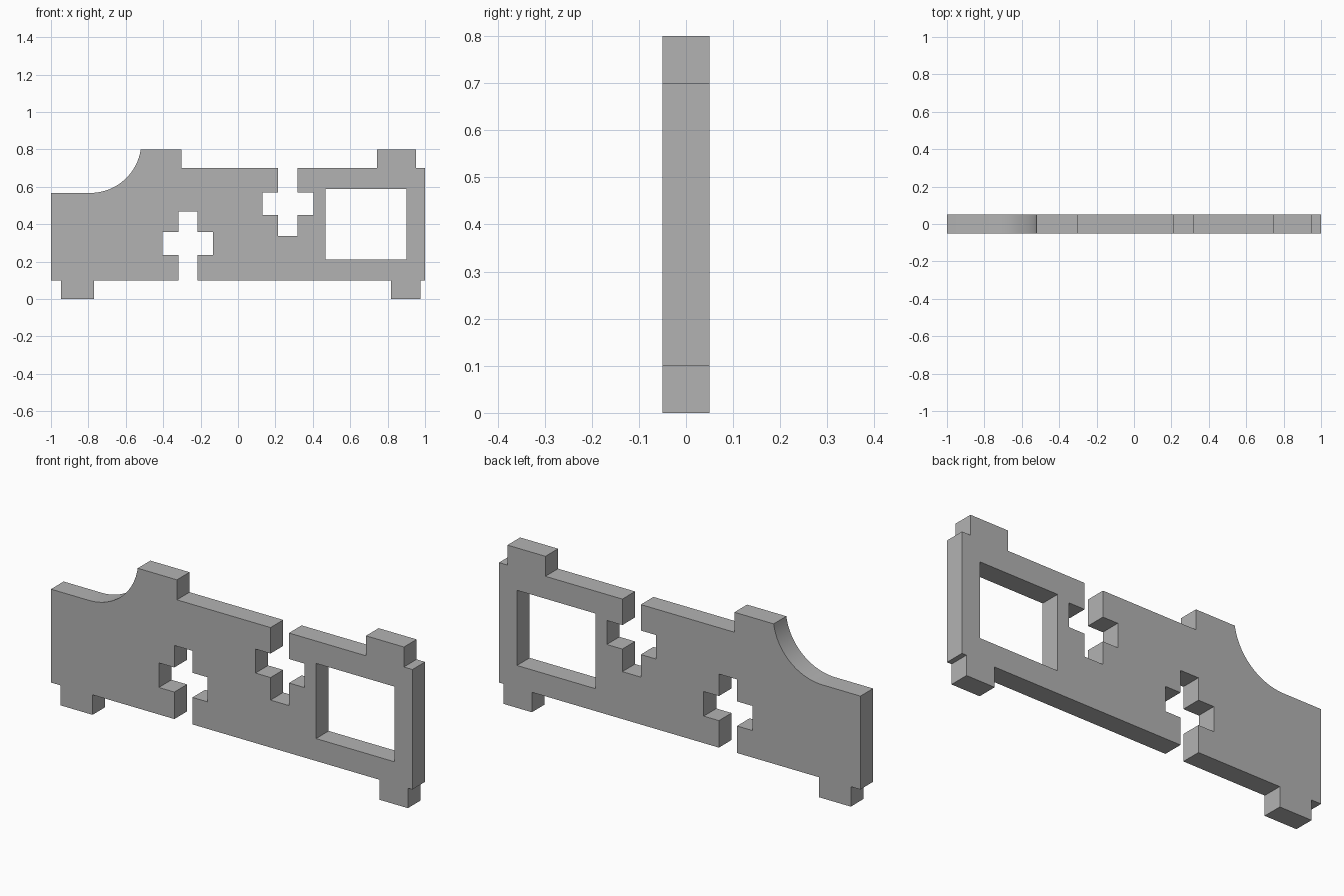
import bpy
import math

if "Cube" in bpy.data.objects:
    bpy.data.objects.remove(bpy.data.objects["Cube"], do_unlink=True)

HALF_DEPTH = 0.05
BASE, EDGE, PEAK = 0.10, 0.70, 0.80   # lower edge, upper edge, tab tops


def step(x0, x1, z, level):
    """Rectangular tab from x0 to x1 that reaches level from an edge at z."""
    return [(x0, z), (x0, level), (x1, level), (x1, z)]


def cross_slot(slot, arms, arm_z, edge, end):
    """Cross-shaped slot, opening on an edge, walked from slot[0] to slot[1]."""
    near, far = arm_z
    a, b = slot
    c, d = arms
    return [(a, edge), (a, near), (c, near), (c, far), (a, far), (a, end),
            (b, end), (b, far), (d, far), (d, near), (b, near), (b, edge)]


# Concave sweep on the upper right shoulder
radius = 0.273
sweep = []
for i in range(25):
    angle = math.radians(-90 + 81.5 * i / 24)
    sweep.append((-0.79 + radius * math.cos(angle),
                  0.567 + radius + radius * math.sin(angle)))
sweep[-1] = (-0.52, PEAK)

# Outline: upper edge left to right, then lower edge back
outline = [(-1, BASE), (-1, 0.567)] + sweep
outline += [(-0.303, PEAK), (-0.303, EDGE)]
outline += cross_slot((0.215, 0.317), (0.132, 0.403), (0.57, 0.45), EDGE, 0.337)
outline += step(0.743, 0.953, EDGE, PEAK)
outline += [(1, EDGE), (1, BASE)]
outline += step(0.975, 0.818, BASE, 0)
outline += cross_slot((-0.217, -0.317), (-0.133, -0.403), (0.235, 0.358), BASE, 0.468)
outline += step(-0.77, -0.947, BASE, 0)

window = [(0.467, 0.212), (0.90, 0.212), (0.90, 0.588), (0.467, 0.588)]

# Filled, extruded profile with the window as an inner loop
profile = bpy.data.curves.new("panel_profile", "CURVE")
profile.dimensions = "2D"
profile.fill_mode = "BOTH"
profile.extrude = HALF_DEPTH
for loop in (outline, window):
    spline = profile.splines.new("POLY")
    spline.points.add(len(loop) - 1)
    for point, (x, z) in zip(spline.points, loop):
        point.co = (x, z, 0, 1)
    spline.use_cyclic_u = True

panel = bpy.data.objects.new("slotted_panel", profile)
bpy.context.collection.objects.link(panel)
panel.rotation_euler.x = math.pi / 2

# Turn the profile into a mesh
bpy.ops.object.select_all(action="DESELECT")
panel.select_set(True)
bpy.context.view_layer.objects.active = panel
bpy.ops.object.convert(target="MESH")
bpy.ops.object.transform_apply(location=False, rotation=True, scale=False)
bpy.ops.object.mode_set(mode="EDIT")
bpy.ops.mesh.select_all(action="SELECT")
bpy.ops.mesh.remove_doubles(threshold=0.0001)
bpy.ops.mesh.normals_make_consistent(inside=False)
bpy.ops.object.mode_set(mode="OBJECT")
bpy.ops.object.shade_smooth_by_angle(angle=math.radians(30))

# Plain grey finish
grey = bpy.data.materials.new("plain_grey")
grey.use_nodes = True
colour = (0.45, 0.45, 0.45, 1)
grey.diffuse_color = colour
grey.node_tree.nodes["Principled BSDF"].inputs["Base Color"].default_value = colour
panel.data.materials.clear()
panel.data.materials.append(grey)
